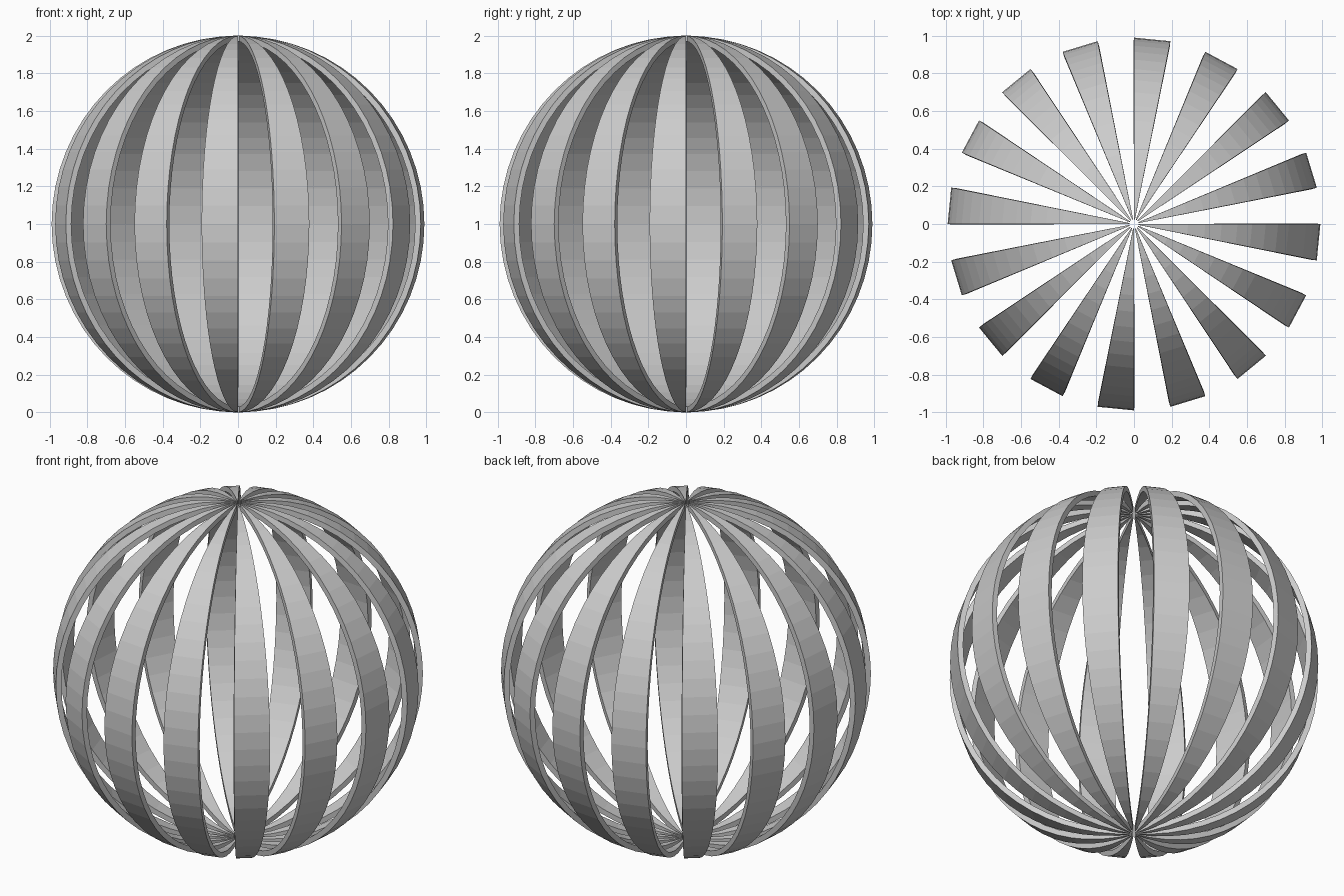
import bpy, bmesh
from math import sin, cos, pi, radians

if "Cube" in bpy.data.objects:
    bpy.data.objects.remove(bpy.data.objects["Cube"])

RINGS = 32        # flat bands from pole to pole
STRIPS = 16       # meridian strips, each as wide as the gap beside it
WIDTH = radians(11.25)
RADIUS = 0.99     # radius at the equator
HOLE = 0.027      # small opening left at both poles
THICK = 0.03


def strip_mesh():
    """One curved strip running from the bottom pole to the top pole."""
    bm = bmesh.new()
    rows = []
    for i in range(RINGS + 1):
        t = pi * i / RINGS
        r = max(RADIUS * sin(t), HOLE)
        z = 1 - cos(t)
        rows.append([bm.verts.new((r * cos(a), r * sin(a), z)) for a in (-WIDTH, 0)])
    for low, high in zip(rows, rows[1:]):
        bm.faces.new((low[0], low[1], high[1], high[0]))
    me = bpy.data.meshes.new("strip")
    bm.to_mesh(me)
    bm.free()
    return me


# Ring of identical strips forming the open ball
mesh = strip_mesh()
for k in range(STRIPS):
    ob = bpy.data.objects.new(f"meridian_strip_{k + 1}", mesh)
    ob.rotation_euler.z = 2 * pi * k / STRIPS
    bpy.context.collection.objects.link(ob)
    # thickness grows inward
    solid = ob.modifiers.new("thickness", 'SOLIDIFY')
    solid.thickness = THICK
    solid.offset = -1
